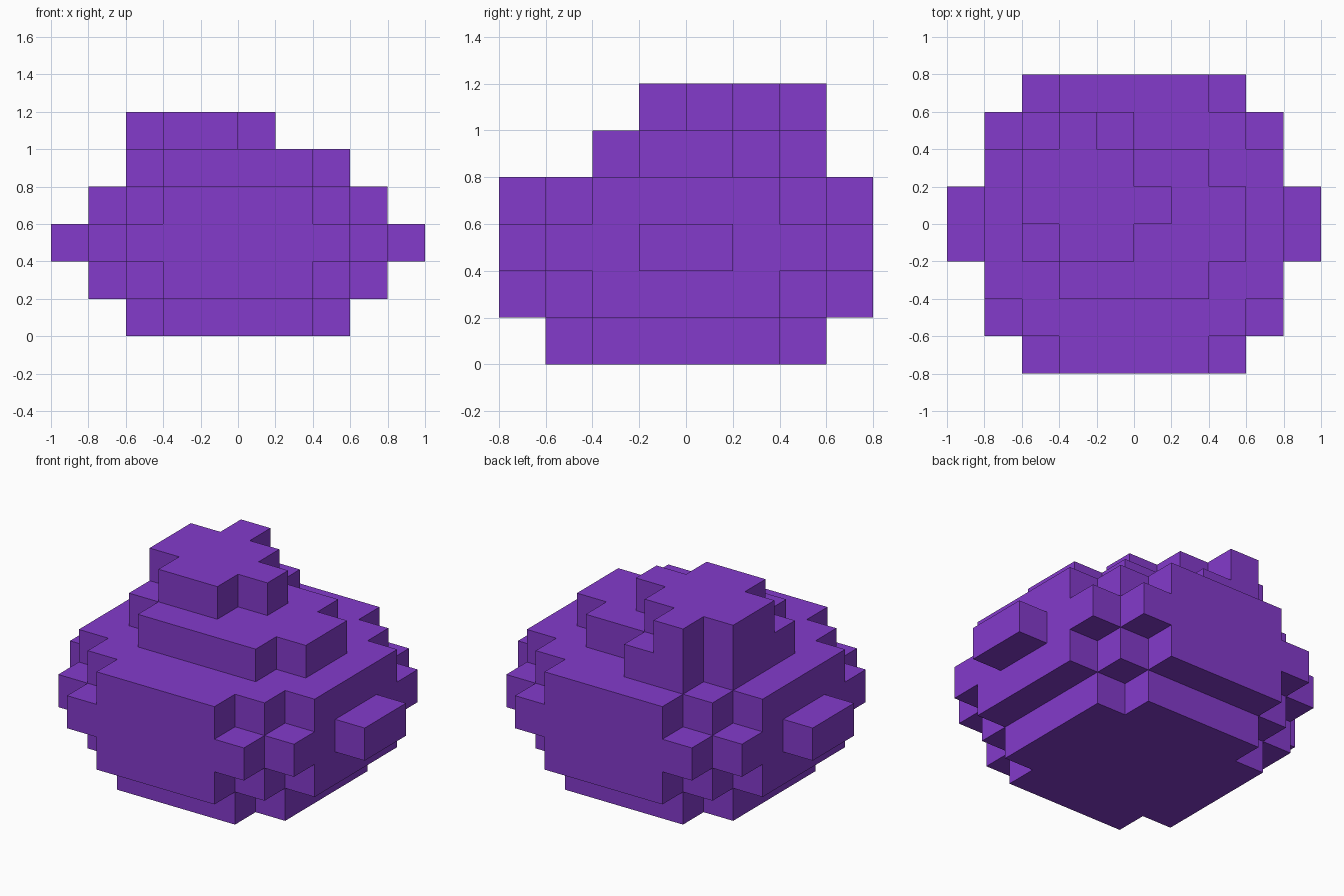
import bpy, bmesh
from mathutils import Vector

CELL = 0.2

cube = bpy.data.objects.get("Cube")
if cube:
    bpy.data.objects.remove(cube)

purple = bpy.data.materials.new("purple")
purple.use_nodes = True
colour = (0.23, 0.043, 0.60, 1)
purple.diffuse_color = colour
purple.node_tree.nodes["Principled BSDF"].inputs["Base Color"].default_value = colour


def rows(level, start, spans):
    """Block cells of one layer: one (first, end) x span per row, front to back."""
    return {(x, start + i, level)
            for i, (a, b) in enumerate(spans) for x in range(a, b)}


def rounded(level, half, cut):
    """Square layer whose corners are stepped away diagonally by cut cells."""
    r = range(-half, half)
    depth = lambda v: min(v + half, half - 1 - v)
    return {(x, y, level) for x in r for y in r if depth(x) + depth(y) >= cut}


# Each part is a set of block cells
parts = {
    "base": rounded(0, 3, 1),
    "body": rounded(1, 4, 2) | rounded(2, 4, 1) | rounded(3, 4, 2),
    "left_nub": rows(2, -1, [(4, 5)] * 2),
    "right_nub": rows(2, -1, [(-5, -4)] * 2),
    "upper_step": rows(4, -2, [(-2, 2), (-3, 3), (-3, 3), (-3, 2), (-2, 0)]),
    "crown": rows(5, -1, [(-2, 0), (-3, 1), (-3, 0), (-2, -1)]),
}
filled = set().union(*parts.values())


def build(name, cells):
    """Shell of the exposed block sides only."""
    bm = bmesh.new()
    for cell in cells:
        centre = Vector(cell) + Vector((0.5, 0.5, 0.5))
        for axis in range(3):
            for sign in (-1, 1):
                n = Vector((0, 0, 0))
                n[axis] = sign
                if tuple(int(c + d) for c, d in zip(cell, n)) in filled:
                    continue
                u = Vector((0, 0, 0))
                u[(axis + 1) % 3] = 1
                v = n.cross(u)
                corners = (-u - v, u - v, u + v, v - u)
                bm.faces.new([bm.verts.new((centre + (n + c) / 2) * CELL)
                              for c in corners])
    bmesh.ops.remove_doubles(bm, verts=bm.verts[:], dist=0.001)
    mesh = bpy.data.meshes.new(name)
    bm.to_mesh(mesh)
    bm.free()
    mesh.materials.append(purple)
    bpy.context.collection.objects.link(bpy.data.objects.new(name, mesh))


for part_name, part_cells in parts.items():
    build(part_name, part_cells)
